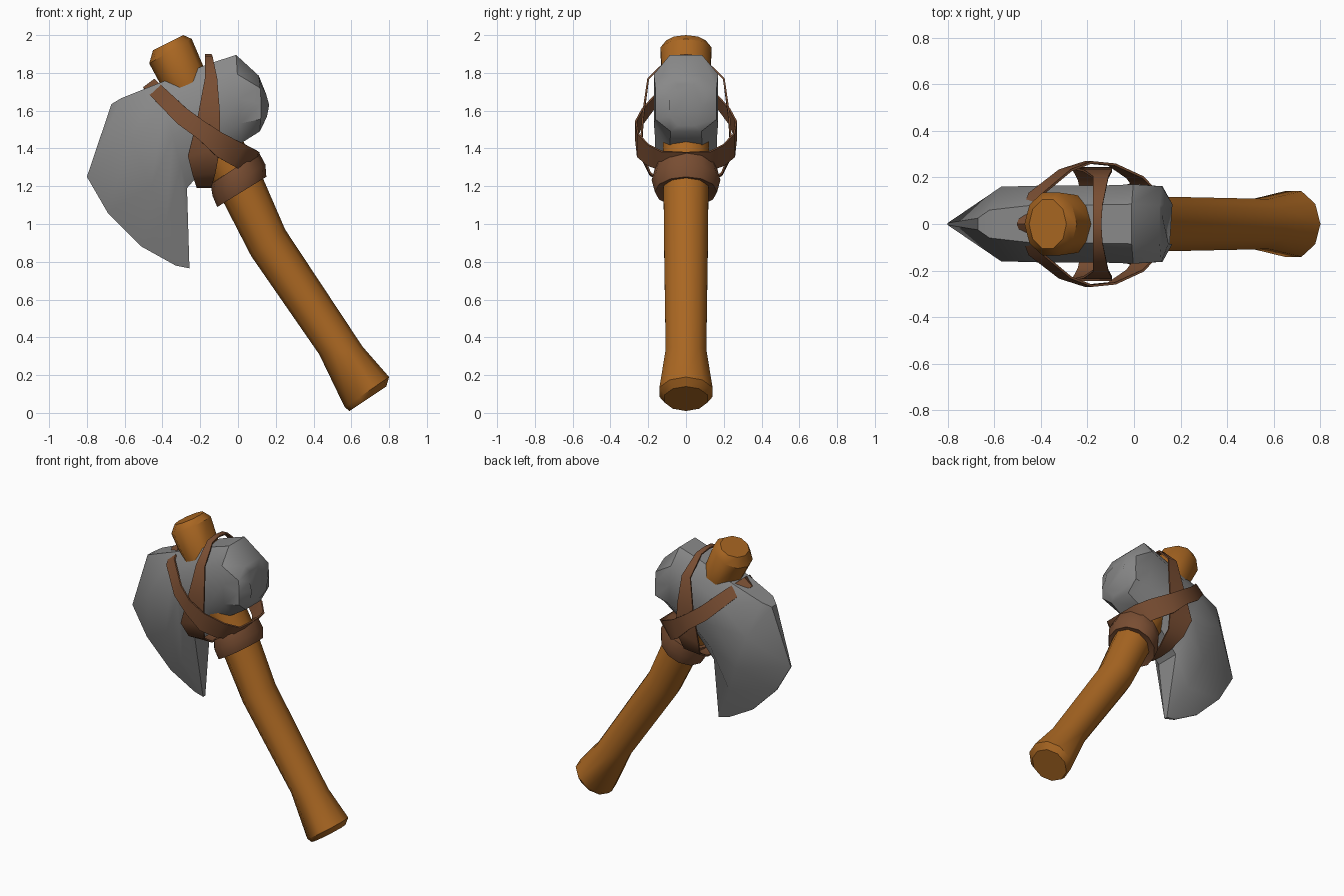
import bpy, bmesh, math
from mathutils import Vector

if "Cube" in bpy.data.objects:
    bpy.data.objects.remove(bpy.data.objects["Cube"])


def material(name, rgb):
    m = bpy.data.materials.new(name)
    m.diffuse_color = (*rgb, 1)
    m.use_nodes = True
    m.node_tree.nodes["Principled BSDF"].inputs["Base Color"].default_value = m.diffuse_color
    return m


WOOD = material("warm wood", (0.40, 0.135, 0.016))
STONE = material("grey stone", (0.25, 0.25, 0.25))
LEATHER = material("brown leather", (0.19, 0.075, 0.032))


def loft(name, rings, mat, caps=True, closed=False, angle=40):
    """Skin a list of equal-length closed rings of points."""
    bm = bmesh.new()
    rows = [[bm.verts.new(p) for p in ring] for ring in rings]
    n = len(rows[0])
    pairs = list(zip(rows, rows[1:])) + ([(rows[-1], rows[0])] if closed else [])
    for a, b in pairs:
        for i in range(n):
            j = (i + 1) % n
            bm.faces.new((a[i], a[j], b[j], b[i]))
    if caps and not closed:
        bm.faces.new(rows[0])
        bm.faces.new(rows[-1])
    bmesh.ops.recalc_face_normals(bm, faces=bm.faces)
    me = bpy.data.meshes.new(name)
    bm.to_mesh(me)
    bm.free()
    ob = bpy.data.objects.new(name, me)
    bpy.context.collection.objects.link(ob)
    me.materials.append(mat)
    bpy.ops.object.select_all(action='DESELECT')
    ob.select_set(True)
    bpy.context.view_layer.objects.active = ob
    bpy.ops.object.shade_smooth_by_angle(angle=math.radians(angle))
    return ob


def oval(lx, lz, rx, rz, ry, n=10):
    """Ring whose left and right ends are given in the front view."""
    out = []
    for i in range(n):
        a = 2 * math.pi * i / n
        c = math.cos(a)
        out.append((lx + (rx - lx) * (c + 1) / 2, ry * math.sin(a),
                    lz + (rz - lz) * (c + 1) / 2))
    return out


# Bent wooden handle with flared ends
loft("handle", [oval(*r) for r in (
    (0.59, 0.01, 0.785, 0.14, 0.12),
    (0.565, 0.03, 0.80, 0.19, 0.148),
    (0.43, 0.31, 0.66, 0.35, 0.113),
    (0.07, 0.83, 0.25, 0.97, 0.122),
    (-0.10, 1.16, 0.12, 1.27, 0.125),
    (-0.40, 1.72, -0.16, 1.78, 0.13),
    (-0.47, 1.85, -0.245, 1.98, 0.142),
    (-0.45, 1.92, -0.29, 2.00, 0.11))], WOOD)

# Leather collar under the head
loft("collar", [oval(*r, n=12) for r in (
    (-0.08, 1.12, 0.12, 1.24, 0.13),
    (-0.11, 1.09, 0.15, 1.25, 0.165),
    (-0.135, 1.15, 0.145, 1.315, 0.182),
    (-0.145, 1.21, 0.11, 1.38, 0.165),
    (-0.12, 1.23, 0.09, 1.36, 0.13))], LEATHER)


# Stone head: sections from the blunt poll to the cutting edge
def block(ux, uz, lx, lz, t, bulge=0.0):
    row = []
    for f, k in ((0, .5), (.22, 1), (.5, 1), (.78, 1), (1, .5)):
        row.append((ux + (lx - ux) * f + bulge * math.sin(math.pi * f),
                    uz + (lz - uz) * f, t * k))
    return row


sections = [
    block(0.12, 1.74, 0.13, 1.52, 0.085, 0.04),
    block(0.11, 1.785, 0.115, 1.49, 0.162, 0.01),
    block(-0.01, 1.895, 0.02, 1.43, 0.17),
    block(-0.15, 1.85, -0.12, 1.36, 0.165),
    block(-0.42, 1.745, -0.27, 1.19, 0.165),
    [(-0.62, 1.665, .06), (-0.57, 1.45, .16), (-0.46, 1.20, .125),
     (-0.38, 1.00, .07), (-0.257, 0.765, .012)],
    [(-0.67, 1.635, .025), (-0.80, 1.25, .004), (-0.69, 1.06, .004),
     (-0.51, 0.88, .004), (-0.33, 0.78, .004)],
]
loft("stone_head", [[(x, -t, z) for x, z, t in s] +
                    [(x, t, z) for x, z, t in reversed(s)] for s in sections],
     STONE, angle=42)


# Leather straps: flat loops mirrored front to back
def strap(name, stations):
    loop = [(*s[:4], -s[4]) for s in stations]
    loop += [s for s in reversed(stations[1:-1])]
    edges = [(Vector((a, y, b)), Vector((c, y, d))) for a, b, c, d, y in loop]
    mid = sum((p + q for p, q in edges), Vector()) / (2 * len(edges))
    rings = []
    for i, (p, q) in enumerate(edges):
        before, after = edges[i - 1], edges[(i + 1) % len(edges)]
        along = sum(after, Vector()) - sum(before, Vector())
        out = along.cross(p - q).normalized()
        if out.dot((p + q) / 2 - mid) < 0:
            out.negate()
        h = out * 0.005
        rings.append([p + h, q + h, q - h, p - h])
    loft(name, rings, LEATHER, closed=True)


strap("diagonal_strap", [
    (-0.44, 1.765, -0.50, 1.72, 0),
    (-0.39, 1.72, -0.45, 1.665, .13),
    (-0.27, 1.61, -0.32, 1.53, .23),
    (-0.18, 1.545, -0.21, 1.45, .265),
    (-0.08, 1.48, -0.11, 1.355, .255),
    (0.04, 1.42, -0.03, 1.31, .20),
    (0.105, 1.385, 0.02, 1.285, .13),
    (0.11, 1.38, 0.09, 1.32, 0)])
strap("upright_strap", [
    (-0.14, 1.895, -0.175, 1.895, 0),
    (-0.135, 1.885, -0.175, 1.885, .08),
    (-0.11, 1.77, -0.175, 1.77, .20),
    (-0.095, 1.58, -0.215, 1.56, .228),
    (-0.095, 1.40, -0.265, 1.36, .24),
    (-0.12, 1.27, -0.24, 1.26, .19),
    (-0.14, 1.20, -0.22, 1.20, .08),
    (-0.14, 1.195, -0.22, 1.195, 0)])
